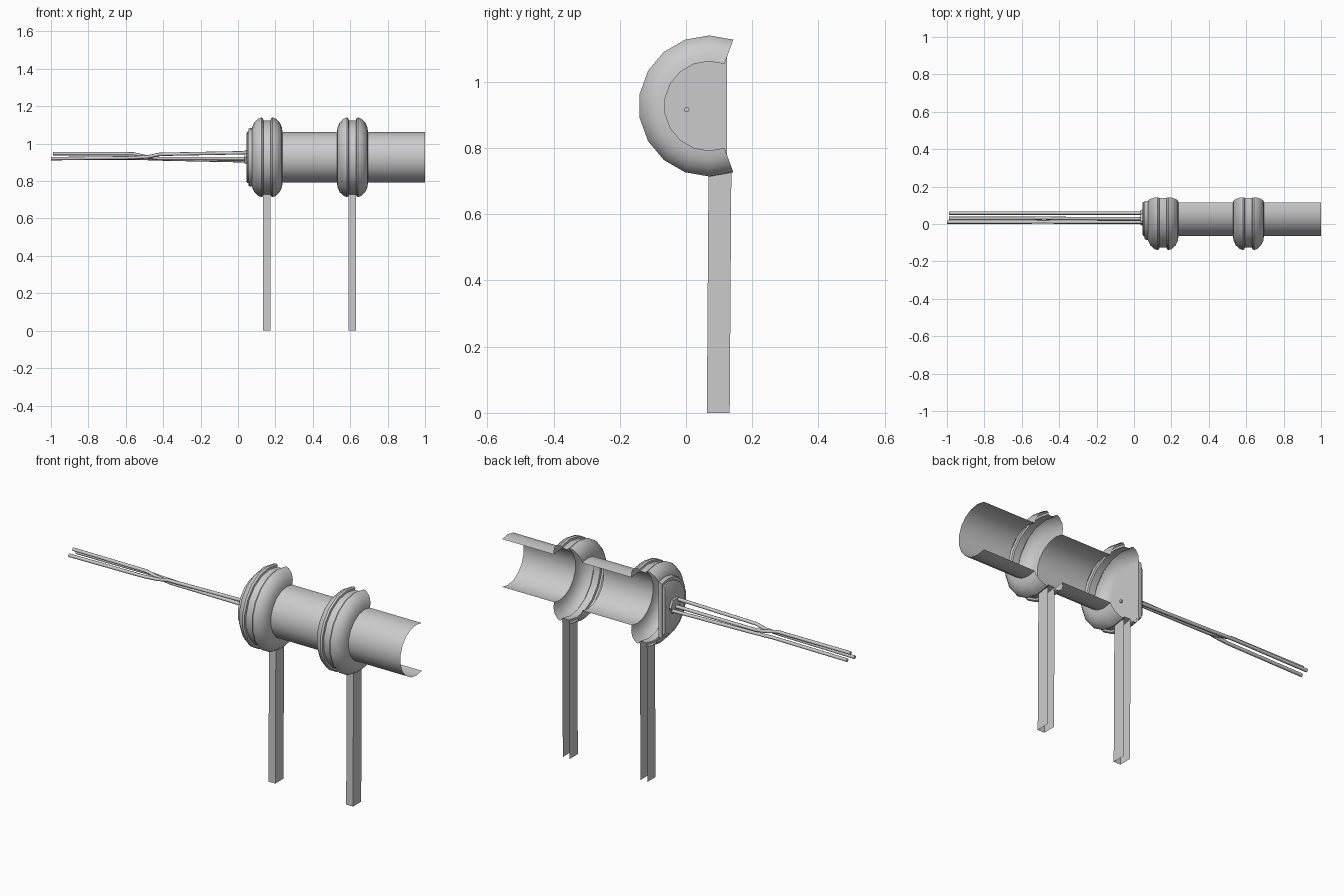
import bpy, bmesh
from math import radians, sin, cos
from mathutils import Vector

if "Cube" in bpy.data.objects:
    bpy.data.objects.remove(bpy.data.objects["Cube"])

CY, CZ = 0.07, 0.927          # axis of the tube
START, STEP, SEGS = 70, 20, 11  # open arc of an 18-sided circle


def finish(bm, name, angle=None):
    me = bpy.data.meshes.new(name)
    bm.to_mesh(me)
    bm.free()
    ob = bpy.data.objects.new(name, me)
    bpy.context.collection.objects.link(ob)
    if angle:
        bpy.ops.object.select_all(action='DESELECT')
        ob.select_set(True)
        bpy.context.view_layer.objects.active = ob
        bpy.ops.object.shade_smooth_by_angle(angle=radians(angle))
    return ob


def arc_point(x, r, i):
    a = radians(START + STEP * i)
    return Vector((x, CY + r * cos(a), CZ + r * sin(a)))


def sweep(name, profile):
    """Open shell: (x, radius) profile swept round the axis."""
    bm = bmesh.new()
    rows = [[bm.verts.new(arc_point(x, r, i)) for i in range(SEGS + 1)] for x, r in profile]
    for a, b in zip(rows, rows[1:]):
        for i in range(SEGS):
            bm.faces.new((a[i], b[i], b[i + 1], a[i + 1]))
    finish(bm, name, 35)


def prism(bm, rings):
    """Closed solid lofted through rings of points."""
    rows = [[bm.verts.new(p) for p in ring] for ring in rings]
    n = len(rows[0])
    for a, b in zip(rows, rows[1:]):
        for i in range(n):
            bm.faces.new((a[i], a[(i + 1) % n], b[(i + 1) % n], b[i]))
    bm.faces.new(rows[0])
    bm.faces.new(rows[-1])
    bmesh.ops.recalc_face_normals(bm, faces=bm.faces)


# shell with two hollow bulged collars, each grooved in the middle
half = [(0.083, 0.135), (0.080, 0.160), (0.068, 0.187), (0.046, 0.207),
        (0.030, 0.213), (0.021, 0.208), (0.019, 0.198)]
collar = [(-d, r) for d, r in half] + [(d, r) for d, r in reversed(half)]
COLLARS = (0.155, 0.612)
profile = [(0.066, 0.145)]
for cx in COLLARS:
    profile += [(cx + d, r) for d, r in collar]
profile[1] = (COLLARS[0] - 0.080, 0.150)
profile.append((1.0, 0.135))
sweep("half_tube_shell", profile)

# open channel legs under the collars
for n, cx in enumerate(COLLARS):
    bm = bmesh.new()
    plan = [(-0.02, 0.132), (-0.02, 0.063), (0.02, 0.063), (0.02, 0.132)]
    low = [bm.verts.new((cx + x, y, 0)) for x, y in plan]
    top = [bm.verts.new((cx + x, y + 0.005, 0.728)) for x, y in plan]
    for i in range(3):
        bm.faces.new((low[i], low[i + 1], top[i + 1], top[i]))
    finish(bm, f"channel_leg_{n + 1}")

# D-shaped end plate with bevelled outer face
bm = bmesh.new()
prism(bm, [[arc_point(x, r, i) for i in range(SEGS + 1)]
           for x, r in ((0.045, 0.128), (0.050, 0.137), (0.056, 0.138), (0.056, 0.152),
                        (0.064, 0.157), (0.076, 0.157))])
finish(bm, "end_plate", 30)

# hexagonal hub where the rods enter
bm = bmesh.new()
prism(bm, [[Vector((x, 0.035 + r * cos(radians(60 * i)), 0.928 + r * sin(radians(60 * i))))
            for i in range(6)] for x, r in ((0.036, 0.040), (0.046, 0.044))])
finish(bm, "rod_hub")

# three thin rods crossing midway
rods = [
    [(-0.99, 0.058, 0.920), (-0.55, 0.058, 0.923), (-0.42, 0.058, 0.918), (0.05, 0.058, 0.908)],
    [(-0.99, 0.030, 0.947), (-0.56, 0.030, 0.946), (-0.48, 0.032, 0.928),
     (-0.42, 0.030, 0.921), (0.05, 0.028, 0.920)],
    [(-1.00, 0.010, 0.920), (-0.56, 0.010, 0.925), (-0.48, 0.012, 0.930),
     (-0.42, 0.010, 0.943), (0.05, 0.010, 0.952)],
]
for n, path in enumerate(rods):
    bm = bmesh.new()
    prism(bm, [[Vector(p) + Vector((0, 0.009 * cos(radians(45 * i)), 0.009 * sin(radians(45 * i))))
                for i in range(8)] for p in path])
    finish(bm, f"rod_{n + 1}", 50)

# small rod end showing on the inside of the plate
bm = bmesh.new()
prism(bm, [[Vector((x, 0.002 + 0.008 * cos(radians(45 * i)), 0.916 + 0.008 * sin(radians(45 * i))))
            for i in range(8)] for x in (0.07, 0.085)])
finish(bm, "inner_pin", 50)
